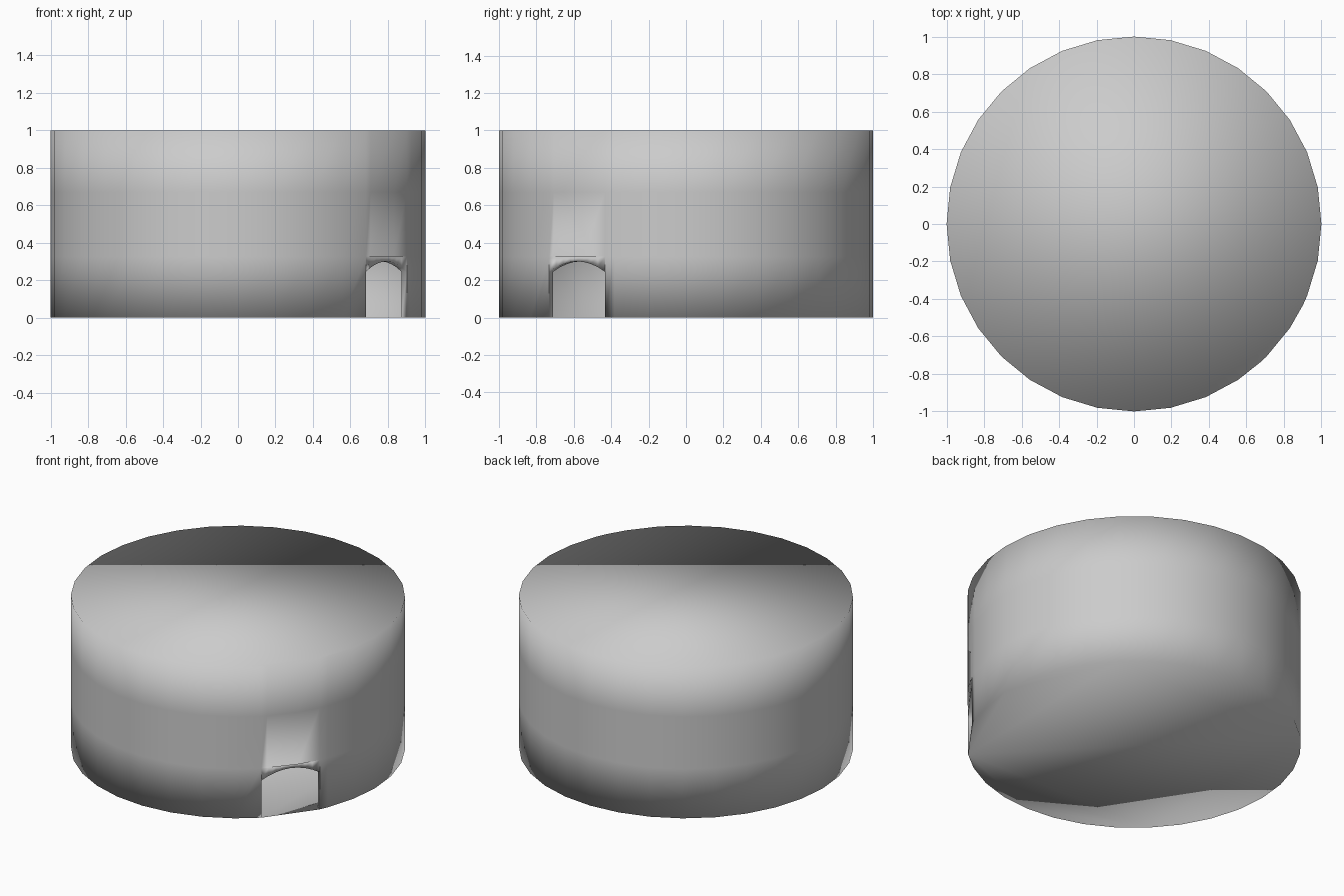
import bpy, bmesh, math
from mathutils import Vector

if "Cube" in bpy.data.objects:
    bpy.data.objects.remove(bpy.data.objects["Cube"])

SIDES = 32
LEVELS = [0.0, 0.326, 0.67, 1.0]
A0, A1 = math.radians(-47.0), math.radians(-25.7)   # doorway corners
SPRING, CROWN, DEPTH, STEPS = 0.245, 0.30, 0.035, 8

bm = bmesh.new()

# angles round the drum, starting and ending at the doorway corners
step = 2 * math.pi / SIDES
grid = [i * step for i in range(-8, 24)]
door = [A0] + [a for a in grid if A0 + .02 < a < A1 - .02] + [A1]
rest = sorted((a if a > A1 else a + 2 * math.pi) for a in grid
              if not (A0 - .02 <= a <= A1 + .02))
angles = door + rest
n, nd = len(angles), len(door)

# drum wall, left open at the doorway
rings = [[bm.verts.new((math.cos(a), math.sin(a), z)) for a in angles] for z in LEVELS[1:]]
base = {i: bm.verts.new((math.cos(angles[i]), math.sin(angles[i]), 0))
        for i in range(n) if i == 0 or i >= nd - 1}
for i in range(n):
    j = (i + 1) % n
    for lo, hi in zip(rings, rings[1:]):
        bm.faces.new((lo[i], lo[j], hi[j], hi[i]))
    if i >= nd - 1:
        bm.faces.new((base[i], base[j], rings[0][j], rings[0][i]))

# top and bottom caps
bm.faces.new(rings[-1])
bm.faces.new([base[i] for i in sorted(base, reverse=True)])

# flat doorway panel above the arch, plus the ledge behind the round wall
p0, p1 = base[0].co.copy(), base[nd - 1].co.copy()
mid = (A0 + A1) / 2
inward = Vector((-math.cos(mid), -math.sin(mid), 0)) * DEPTH


def on_door(t, z):
    p = p0.lerp(p1, t)
    return Vector((p.x, p.y, z))


ts = [i / STEPS for i in range(STEPS + 1)]
arch = [bm.verts.new(on_door(t, SPRING + (CROWN - SPRING) * (1 - (2 * t - 1) ** 2))) for t in ts]
top = [rings[0][0]] + [bm.verts.new(on_door(t, LEVELS[1])) for t in ts[1:-1]] + [rings[0][nd - 1]]
for i in range(STEPS):
    bm.faces.new((arch[i], arch[i + 1], top[i + 1], top[i]))
bm.faces.new(rings[0][:nd] + top[-2:0:-1])

# shallow jamb and arch soffit going inwards
edge = [base[0]] + arch + [base[nd - 1]]
inner = [bm.verts.new(v.co + inward) for v in edge]
for i in range(len(edge) - 1):
    bm.faces.new((edge[i], inner[i], inner[i + 1], edge[i + 1]))

for f in bm.faces:
    f.smooth = True
mesh = bpy.data.meshes.new("drum_with_doorway")
bm.to_mesh(mesh)
bm.free()
bpy.context.collection.objects.link(bpy.data.objects.new("drum_with_doorway", mesh))
